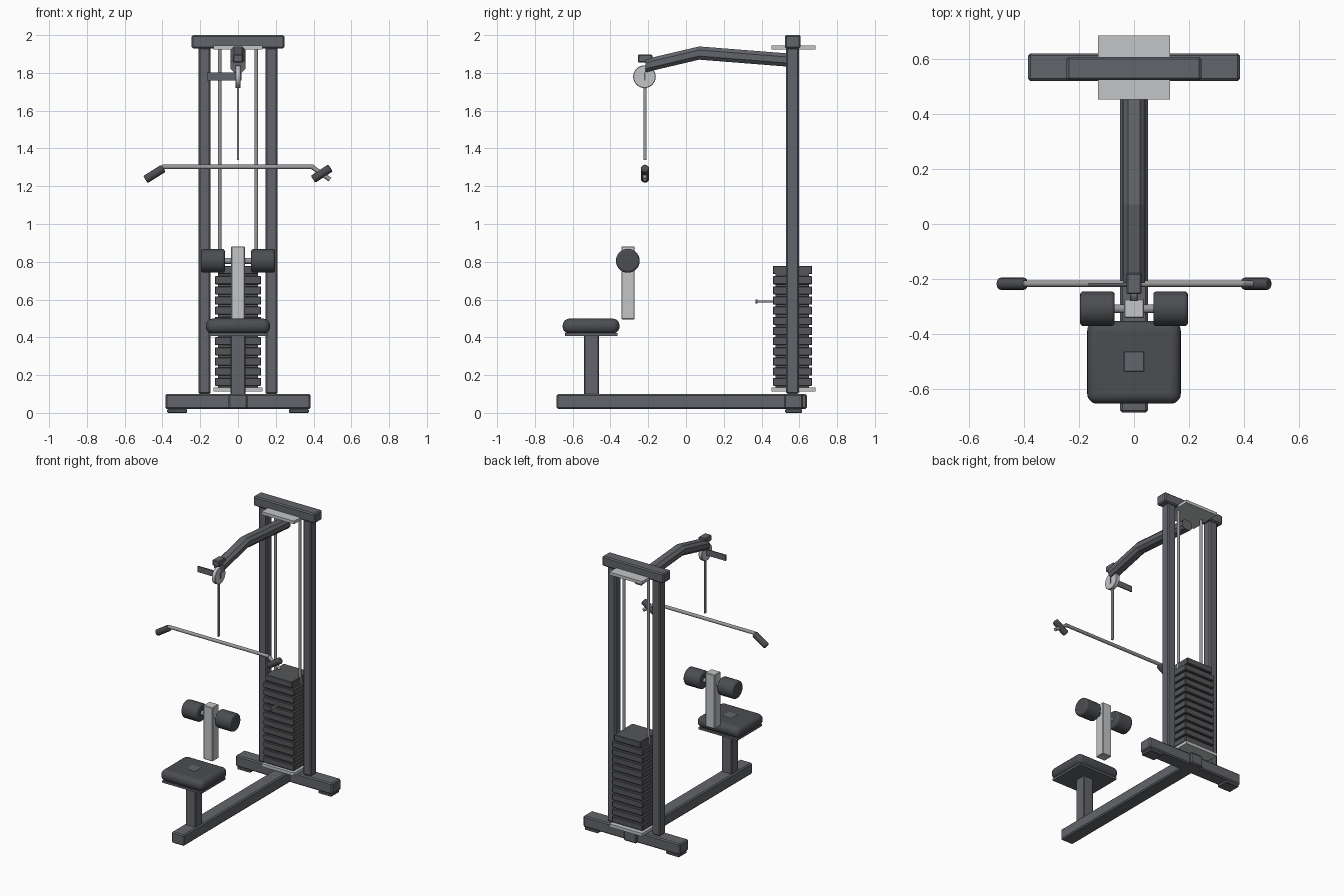
import bpy, bmesh, math
from mathutils import Vector

cube = bpy.data.objects.get("Cube")
if cube:
    bpy.data.objects.remove(cube)


def material(name, r, g, b):
    m = bpy.data.materials.new(name)
    m.use_nodes = True
    m.diffuse_color = (r, g, b, 1)
    m.node_tree.nodes["Principled BSDF"].inputs["Base Color"].default_value = (r, g, b, 1)
    return m


FRAME = material("frame_grey", 0.125, 0.13, 0.145)
WEIGHT = material("weight_grey", 0.09, 0.093, 0.1)
PAD = material("pad_dark_grey", 0.07, 0.074, 0.082)
STEEL = material("steel_grey", 0.32, 0.32, 0.33)
LIGHT = material("light_grey", 0.55, 0.56, 0.57)


def finish(name, bm, mat, bevel=0, segments=1, smooth=False):
    mesh = bpy.data.meshes.new(name)
    bmesh.ops.recalc_face_normals(bm, faces=bm.faces)
    bm.to_mesh(mesh)
    bm.free()
    mesh.materials.append(mat)
    ob = bpy.data.objects.new(name, mesh)
    bpy.context.collection.objects.link(ob)
    if bevel:
        mod = ob.modifiers.new("Bevel", "BEVEL")
        mod.width, mod.segments, mod.limit_method = bevel, segments, "ANGLE"
    if smooth:
        bpy.ops.object.select_all(action="DESELECT")
        ob.select_set(True)
        bpy.context.view_layer.objects.active = ob
        bpy.ops.object.shade_smooth_by_angle(angle=math.radians(35))
    return ob


def box(name, x, y, z, mat, bevel=0.0, segments=1, smooth=False):
    """Box from (low, high) limits on each axis."""
    bm = bmesh.new()
    bmesh.ops.create_cube(bm, size=1)
    for v in bm.verts:
        v.co = [(a + b) / 2 + c * (b - a) for (a, b), c in zip((x, y, z), v.co)]
    return finish(name, bm, mat, bevel, segments, smooth)


def rod(name, start, end, radius, mat, sides=16, bevel=0, segments=1):
    """Cylinder between two points."""
    a, b = Vector(start), Vector(end)
    bm = bmesh.new()
    bmesh.ops.create_cone(bm, cap_ends=True, segments=sides, radius1=radius,
                          radius2=radius, depth=(b - a).length)
    turn = (b - a).to_track_quat("Z", "Y")
    for v in bm.verts:
        v.co = turn @ v.co + (a + b) / 2
    return finish(name, bm, mat, bevel, segments, True)


# Base and tower frame
box("base_rail", (-.05, .05), (-.685, .64), (.02, .1), FRAME, .008)
box("base_crossbar", (-.385, .385), (.52, .62), (.02, .1), FRAME, .008)
box("top_beam", (-.245, .245), (.523, .607), (1.93, 2), FRAME, .008)
for s, side in ((1, "left"), (-1, "right")):
    box(side + "_foot", sorted((s * .27, s * .375)), (.525, .615), (0, .02), FRAME, .004)
    box(side + "_upright", sorted((s * .145, s * .21)), (.53, .597), (.1, 1.935), FRAME, .008)
    rod(side + "_guide_rod", (s * .097, .565, .12), (s * .097, .565, 1.935), .01, STEEL)

# Weight stack with its end plates and selector pin
box("top_plate", (-.13, .13), (.452, .685), (1.925, 1.946), LIGHT)
box("bottom_plate", (-.13, .13), (.452, .685), (.113, .135), LIGHT)
box("weight_core", (-.105, .105), (.475, .65), (.135, .75), WEIGHT)
for i in range(12):
    half = .105 if i == 11 else .122
    z = .143 + i * .0538
    box("weight_%d" % (i + 1), (-half, half), (.46, .668), (z, z + .043), WEIGHT, .003)
rod("selector_pin", (0, .37, .59), (0, .47, .59), .006, STEEL)
rod("selector_knob", (0, .368, .59), (0, .378, .59), .011, FRAME)

# Bent overhead arm: chamfered section swept along its bend
bm = bmesh.new()
rings = []
for y, z in ((.54, 1.868), (.07, 1.905), (-.215, 1.838)):
    rings.append([bm.verts.new((x, y, z + h)) for x, h in
                  ((-.04, -.016), (-.022, -.035), (.022, -.035), (.04, -.016),
                   (.04, .016), (.022, .035), (-.022, .035), (-.04, .016))])
for a, b in zip(rings, rings[1:]):
    for i in range(8):
        j = (i + 1) % 8
        bm.faces.new((a[i], a[j], b[j], b[i]))
bm.faces.new(rings[0])
bm.faces.new(rings[-1])
finish("overhead_arm", bm, FRAME)
box("arm_end_block", (-.027, .027), (-.255, -.178), (1.855, 1.897), FRAME, .005)

# Pulley, side bracket and cable
rod("pulley", (-.014, -.22, 1.78), (.014, -.22, 1.78), .06, LIGHT, 32, .003)
box("pulley_bracket", (-.165, .018), (-.223, -.215), (1.76, 1.802), FRAME)
box("cable", (-.004, .004), (-.226, -.21), (1.34, 1.73), STEEL)

# Pull bar with bent ends; the left grip sits crosswise on its end
BAR_Y = -.217
rod("pull_bar", (-.4, BAR_Y, 1.302), (.4, BAR_Y, 1.302), .012, STEEL)
for s, side in ((1, "left"), (-1, "right")):
    rod(side + "_bar_end", (s * .39, BAR_Y, 1.304), (s * .487, BAR_Y, 1.235), .012, STEEL)
    rod(side + "_grip", (-.395, BAR_Y, 1.295) if s < 0 else (.397, BAR_Y, 1.237),
        (-.49, BAR_Y, 1.235) if s < 0 else (.49, BAR_Y, 1.297), .022, PAD, 16, .006, 2)

# Seat
box("seat_post", (-.04, .04), (-.54, -.46), (.09, .5), FRAME, .005)
box("seat_plate", (-.155, .155), (-.64, -.363), (.408, .422), FRAME)
box("seat_cushion", (-.17, .17), (-.653, -.352), (.42, .499), PAD, .036, 5, True)

# Thigh rollers
box("roller_post", (-.037, .037), (-.342, -.272), (.495, .882), LIGHT, .004)
rod("roller_axle", (-.1, -.308, .805), (.1, -.308, .805), .016, STEEL)
for s, side in ((1, "left"), (-1, "right")):
    rod(side + "_roller", (s * .07, -.308, .805), (s * .196, -.308, .805), .063, PAD, 32, .012, 3)
